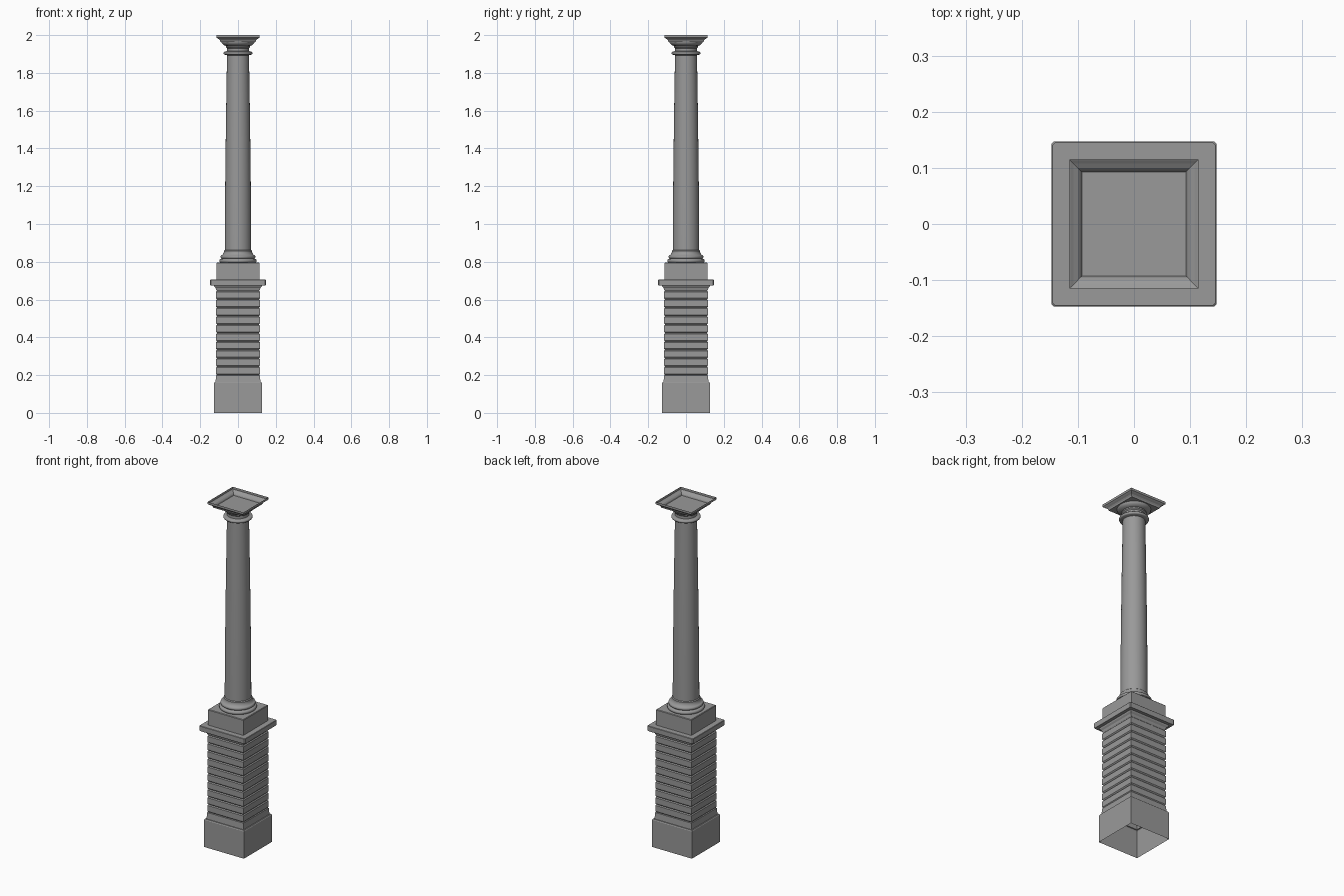
import bpy
import bmesh
from math import cos, sin, pi

cube = bpy.data.objects.get("Cube")
if cube:
    bpy.data.objects.remove(cube)

stone = bpy.data.materials.new("grey_stone")
stone.use_nodes = True
grey = (0.32, 0.32, 0.32, 1)
stone.diffuse_color = grey
stone.node_tree.nodes["Principled BSDF"].inputs["Base Color"].default_value = grey


def square(half, chamfer=0.0):
    """Square outline, optionally with cut corners."""
    if not chamfer:
        return [(half, -half), (half, half), (-half, half), (-half, -half)]
    c = half - chamfer
    return [(half, -c), (half, c), (c, half), (-c, half),
            (-half, c), (-half, -c), (-c, -half), (c, -half)]


def circle(radius, sides=48):
    return [(radius * cos(2 * pi * i / sides), radius * sin(2 * pi * i / sides))
            for i in range(sides)]


def loft(name, profile, outline, bottom=True, top=True, smooth=False):
    """Stack outlines along a (size, height) profile and skin them."""
    bm = bmesh.new()
    rings = [[bm.verts.new((x, y, z)) for x, y in outline(size)] for size, z in profile]
    for low, high in zip(rings, rings[1:]):
        n = len(low)
        for i in range(n):
            j = (i + 1) % n
            bm.faces.new((low[i], low[j], high[j], high[i]))
    if bottom:
        bm.faces.new(rings[0][::-1])
    if top:
        bm.faces.new(rings[-1])
    mesh = bpy.data.meshes.new(name)
    bm.to_mesh(mesh)
    bm.free()
    mesh.materials.append(stone)
    obj = bpy.data.objects.new(name, mesh)
    bpy.context.collection.objects.link(obj)
    if smooth:
        bpy.ops.object.select_all(action='DESELECT')
        obj.select_set(True)
        bpy.context.view_layer.objects.active = obj
        bpy.ops.object.shade_smooth_by_angle(angle=0.6)
    return obj


def roll(radius, low, high, bulge, steps=8):
    """Half-round moulding profile."""
    return [(radius + bulge * sin(pi * i / steps),
             low + (high - low) * (1 - cos(pi * i / steps)) / 2)
            for i in range(steps + 1)]


# Pedestal foot, an open-bottomed box
loft("pedestal_foot", [(0.128, 0), (0.128, 0.157), (0.125, 0.162), (0.119, 0.162)],
     square, bottom=False, top=False)

# Pedestal body: flared course, then grooved courses
courses = [(0.119, 0.162), (0.116, 0.198)]
pitch, start = 0.0446, 0.2
for i in range(10):
    z = start + i * pitch
    courses += [(0.111, z), (0.116, z + 0.006), (0.116, z + pitch - 0.005)]
courses += [(0.111, start + 10 * pitch), (0.115, 0.653)]
loft("pedestal_body", courses, square, bottom=False, top=False)

# Pedestal cornice and slab with cut corners
loft("pedestal_cornice", [(0.115, 0.65), (0.118, 0.66), (0.125, 0.668), (0.128, 0.677)],
     square, bottom=False, top=False)
loft("pedestal_slab", [(0.145, 0.675), (0.147, 0.678), (0.147, 0.704), (0.145, 0.706)],
     lambda h: square(h, 0.004))

# Column plinth block
loft("column_plinth", [(0.114, 0.705), (0.114, 0.793), (0.111, 0.796)], square, bottom=False)

# Round column base
base = roll(0.09, 0.795, 0.815, 0.009) + roll(0.085, 0.817, 0.835, 0.007)
base += [(0.082, 0.838), (0.077, 0.844), (0.075, 0.852), (0.075, 0.858), (0.07, 0.862)]
loft("column_base", base, circle, bottom=False, top=False, smooth=True)

# Shaft with a gentle swelling
shaft = []
for i in range(13):
    t = i / 12
    shaft.append((0.07 - 0.012 * t ** 1.5, 0.86 + 1.04 * t))
loft("column_shaft", shaft, circle, bottom=False, top=False, smooth=True)

# Neck ring and capital
loft("neck_ring", [(0.058, 1.893)] + roll(0.07, 1.896, 1.912, 0.007) + [(0.058, 1.915)],
     circle, bottom=False, top=False, smooth=True)
loft("capital_bell", [(0.058, 1.9), (0.058, 1.93), (0.064, 1.936), (0.064, 1.943),
                      (0.074, 1.946), (0.081, 1.952), (0.086, 1.958), (0.087, 1.964)],
     circle, bottom=False, top=False, smooth=True)

# Hollow square top tray
loft("capital_tray", [(0.093, 1.964), (0.095, 1.971), (0.1, 1.977), (0.108, 1.982),
                      (0.112, 1.985), (0.115, 1.987), (0.115, 2.0)],
     square, top=False)
